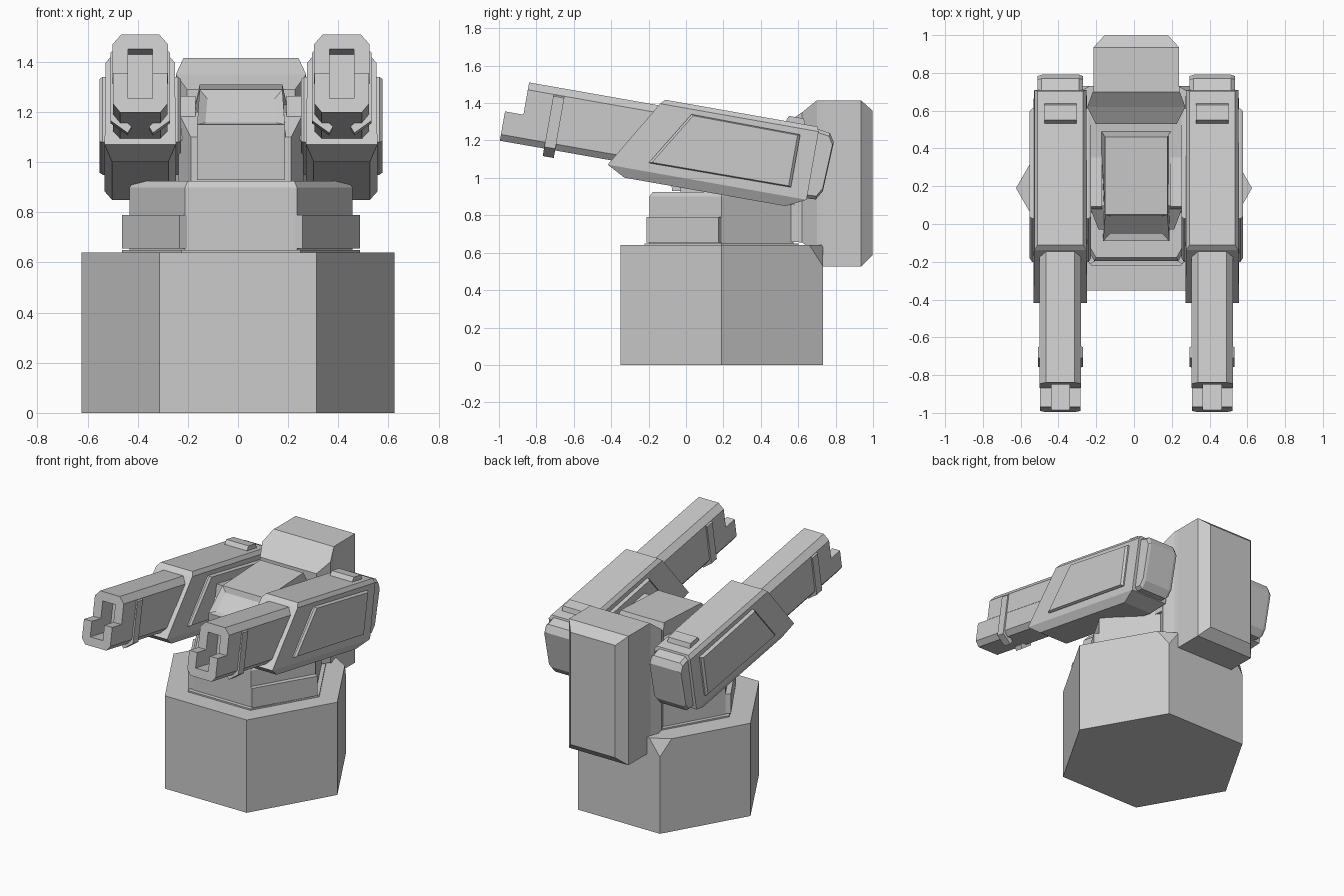
import bpy, bmesh
from math import sin, cos, radians, pi
from mathutils import Vector

if "Cube" in bpy.data.objects:
    bpy.data.objects.remove(bpy.data.objects["Cube"])

CX = 0.012                      # upper works sit slightly off centre
TILT = radians(10)              # gun elevation


def loft(name, sections, inset=None):
    """Skin equal-length point loops; optionally sink one face (index, width, depth)."""
    bm = bmesh.new()
    loops = [[bm.verts.new(p) for p in s] for s in sections]
    for a, b in zip(loops, loops[1:]):
        for i in range(len(a)):
            j = (i + 1) % len(a)
            bm.faces.new((a[i], a[j], b[j], b[i]))
    bm.faces.new(loops[0][::-1])
    bm.faces.new(loops[-1])
    bmesh.ops.recalc_face_normals(bm, faces=bm.faces)
    if inset:
        target = min(bm.faces, key=lambda f: (f.calc_center_median() - Vector(inset[0])).length)
        bmesh.ops.inset_individual(bm, faces=[target], thickness=inset[1], depth=inset[2])
    me = bpy.data.meshes.new(name)
    bm.to_mesh(me)
    bm.free()
    ob = bpy.data.objects.new(name, me)
    bpy.context.collection.objects.link(ob)
    return ob


def hexagon(r, z, x=0.0, y=0.19):
    return [(x + r * cos(k * pi / 3), y + r * sin(k * pi / 3), z) for k in range(6)]


def rect_y(y, hw, zb, zt):
    return [(CX - hw, y, zb), (CX + hw, y, zb), (CX + hw, y, zt), (CX - hw, y, zt)]


# Hexagonal base with the two rear top corners cut off
base = loft("base", [hexagon(0.625, 0), hexagon(0.625, 0.64)])
bm = bmesh.new()
bm.from_mesh(base.data)
for s in (-1, 1):
    corner = Vector((s * 0.3125, 0.731, 0.64))
    a = corner + Vector((-s * 0.08, 0, 0))
    b = corner + Vector((s * 0.04, -0.07, 0))
    c = corner + Vector((0, 0, -0.11))
    n = (b - a).cross(c - a).normalized()
    if n.dot(corner - a) < 0:
        n = -n
    cut = bmesh.ops.bisect_plane(bm, geom=bm.verts[:] + bm.edges[:] + bm.faces[:],
                                 plane_co=a, plane_no=n, clear_outer=True)
    edges = [e for e in cut["geom_cut"] if isinstance(e, bmesh.types.BMEdge)]
    bmesh.ops.holes_fill(bm, edges=edges, sides=0)
bmesh.ops.recalc_face_normals(bm, faces=bm.faces)
bm.to_mesh(base.data)
bm.free()

# Rotating neck and its collar
loft("collar", [hexagon(0.475, 0.635, CX), hexagon(0.475, 0.65, CX)])
loft("neck", [hexagon(0.445, 0.64, CX), hexagon(0.445, 0.9, CX), hexagon(0.425, 0.925, CX)])

# Armour plates on the front diagonal sides of the neck
for s, side in ((-1, "left"), (1, "right")):
    p, q = Vector((s * 0.215, -0.195)), Vector((s * 0.445, 0.19))
    out = Vector((s * 0.866, -0.5)) * 0.035
    plan = [p - out, q - out, q + out, p + out]
    loft(side + "_neck_plate", [[(CX + v.x, v.y, z) for v in plan] for z in (0.655, 0.79)])

# Torso between the arms
loft("torso", [rect_y(-0.03, 0.2, 0.92, 1.1), rect_y(0.1, 0.25, 0.9, 1.2),
               rect_y(0.62, 0.25, 0.85, 1.24)])


# Head with a sunken visor on its sloped brow
def head_side(s):
    prof = [(-0.075, 0.93, 0.175), (-0.09, 1.15, 0.175), (0.05, 1.29, 0.165),
            (0.46, 1.31, 0.165), (0.5, 1.2, 0.19), (0.5, 0.93, 0.19)]
    return [(CX + s * w, y, z) for y, z, w in prof]


loft("head", [head_side(-1), head_side(1)], inset=((CX, -0.02, 1.22), 0.045, -0.02))

# Backpack: chamfered box with a flared front collar
loft("backpack", [rect_y(0.53, 0.215, 0.66, 1.29), rect_y(0.62, 0.26, 0.655, 1.35),
                  rect_y(0.70, 0.23, 0.6, 1.415), rect_y(0.735, 0.227, 0.525, 1.415),
                  rect_y(0.935, 0.227, 0.525, 1.415), rect_y(0.997, 0.17, 0.585, 1.36)])

# Gun arms, drawn in local coordinates: x across, u forward along the gun, n up
for s, side in ((-1, "left"), (1, "right")):
    cx = CX + s * 0.402

    def place(x, u, n):
        return (cx + s * x, -u * cos(TILT) + n * sin(TILT), 1.2 + u * sin(TILT) + n * cos(TILT))

    def across(name, prof, stations):
        """Extrude a (u, n) side profile through (x, scale) stations."""
        mu = sum(p[0] for p in prof) / len(prof)
        mn = sum(p[1] for p in prof) / len(prof)
        loft(side + name, [[place(x, mu + (u - mu) * k, mn + (n - mn) * k) for u, n in prof]
                           for x, k in stations])

    def along(name, prof, u0, u1):
        """Extrude an (x, n) cross-section along the gun."""
        loft(side + name, [[place(x, u, n) for x, n in prof] for u in (u0, u1)])

    # Housing: tall body and tapered underside, stacked as rectangles
    loft(side + "_arm_housing",
         [[place(-w, a, n), place(w, a, n), place(w, b, n), place(-w, b, n)]
          for n, w, a, b in ((-0.253, 0.112, 0.29, -0.585), (-0.2, 0.142, 0.39, -0.69),
                             (0.17, 0.138, 0.17, -0.69), (0.195, 0.12, 0.147, -0.68))])

    # Raised side panels
    panel = [(0.176, -0.153), (-0.005, 0.143), (-0.596, 0.137), (-0.596, -0.149)]
    across("_outer_panel", panel, [(0.13, 1), (0.15, 1), (0.162, 0.96)])
    across("_inner_panel", panel, [(-0.13, 1), (-0.15, 1), (-0.162, 0.96)])

    # Rear cap, top hatch and shoulder joint
    cap = [(-0.67, 0.185), (-0.751, 0.173), (-0.78, 0.127), (-0.768, -0.139),
           (-0.738, -0.19), (-0.66, -0.195)]
    across("_rear_cap", cap, [(-0.12, 0.9), (-0.1, 1), (0.1, 1), (0.12, 0.9)])
    hatch = [(-0.505, 0.19), (-0.52, 0.225), (-0.6, 0.225), (-0.615, 0.19)]
    across("_top_hatch", hatch, [(-0.085, 1), (0.085, 1)])
    joint = [(-0.08, -0.1), (-0.08, 0.08), (-0.35, 0.08), (-0.35, -0.1)]
    across("_shoulder_joint", joint, [(-0.22, 1), (-0.1, 1)])

    # Barrel: arched upper shell, longer forked lower trough, and the core inside
    upper = [(-0.11, -0.015), (-0.11, 0.12), (-0.075, 0.16), (0.075, 0.16), (0.11, 0.12),
             (0.11, -0.015), (0.048, -0.015), (0.048, 0.1), (-0.048, 0.1), (-0.048, -0.015)]
    lower = [(-0.108, -0.015), (-0.048, -0.015), (-0.048, -0.117), (0.048, -0.117),
             (0.048, -0.015), (0.108, -0.015), (0.108, -0.14), (0.08, -0.174),
             (-0.08, -0.174), (-0.108, -0.14)]
    core = [(-0.05, -0.12), (0.05, -0.12), (0.05, 0.102), (-0.05, 0.102)]
    along("_barrel_upper", upper, 0.1, 0.88)
    along("_barrel_lower", lower, 0.1, 0.98)
    along("_barrel_core", core, 0.1, 0.76)

    # Clamp straps with angled feet under the barrel
    for m, edge in ((-1, "a"), (1, "b")):
        strap = [(0.1, 0.125), (0.119, 0.11), (0.119, -0.165), (0.05, -0.215),
                 (0.035, -0.19), (0.06, -0.165), (0.1, -0.14)]
        along("_clamp_" + edge, [(m * x, n) for x, n in strap], 0.68, 0.74)
